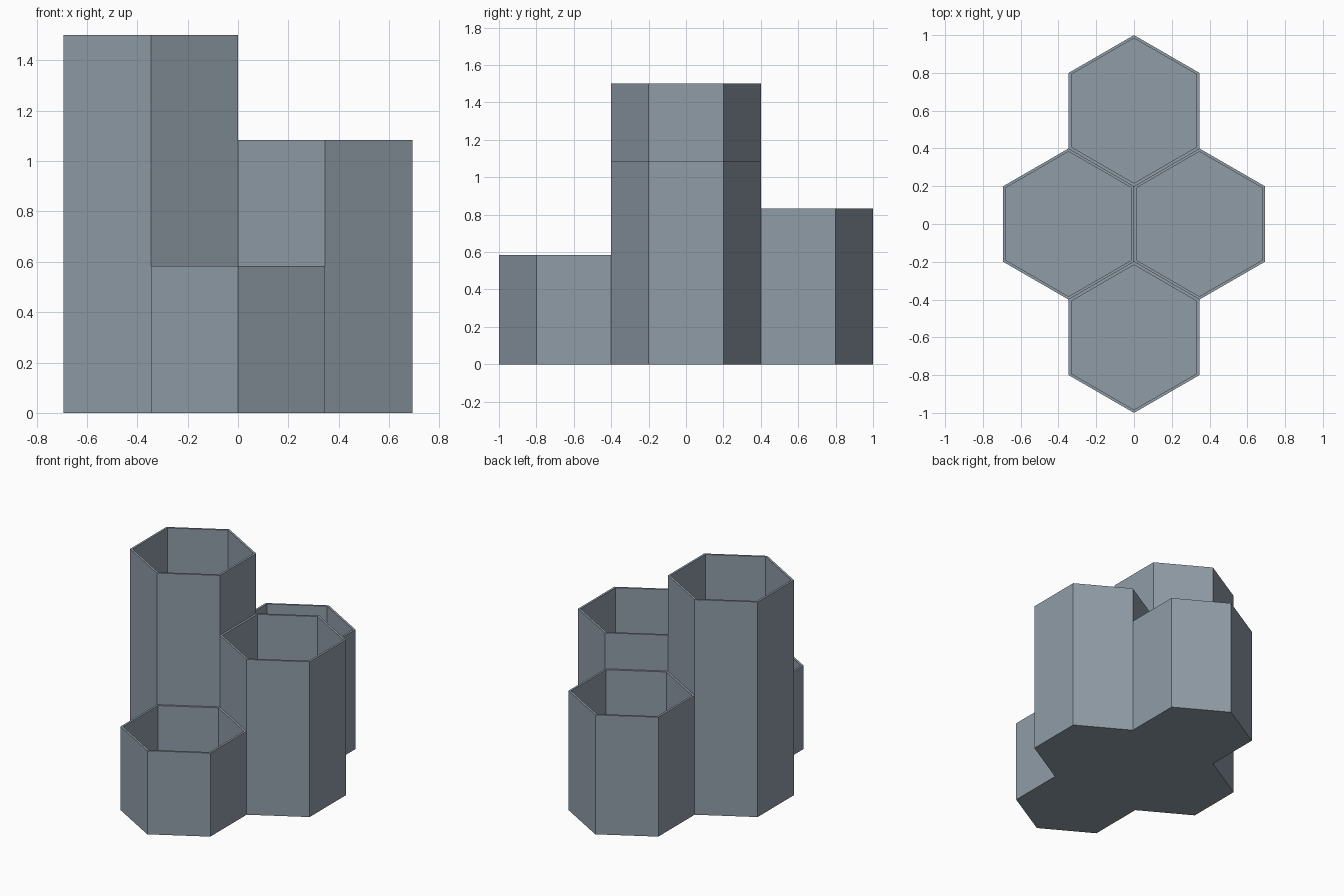
import bpy
import bmesh
from math import cos, sin, radians

cube = bpy.data.objects.get("Cube")
if cube:
    bpy.data.objects.remove(cube, do_unlink=True)

RADIUS = 0.4            # corner radius of a cell
INNER = 0.3833          # corner radius of the opening
FLOOR = 0.033           # thickness of the cell floor
APOTHEM = RADIUS * cos(radians(30))

# Single blue-grey plastic
grey = bpy.data.materials.new("blue_grey")
colour = (0.28, 0.335, 0.39, 1)
grey.use_nodes = True
grey.diffuse_color = colour
grey.node_tree.nodes["Principled BSDF"].inputs["Base Color"].default_value = colour


def hex_cup(name, x, y, height):
    """Open hexagonal tube with a closed floor, corners facing front and back."""
    bm = bmesh.new()

    def ring(radius, z):
        angles = [radians(30 + 60 * i) for i in range(6)]
        return [bm.verts.new((radius * cos(a), radius * sin(a), z)) for a in angles]

    # Rings run from the underside, up the outside, over the rim and down inside
    rings = [ring(RADIUS, 0), ring(RADIUS, height), ring(INNER, height), ring(INNER, FLOOR)]
    for low, high in zip(rings, rings[1:]):
        for i in range(6):
            j = (i + 1) % 6
            bm.faces.new((low[i], low[j], high[j], high[i]))
    bm.faces.new(rings[0][::-1])
    bm.faces.new(rings[-1])
    bmesh.ops.recalc_face_normals(bm, faces=bm.faces)

    mesh = bpy.data.meshes.new(name)
    bm.to_mesh(mesh)
    bm.free()
    mesh.materials.append(grey)
    cup = bpy.data.objects.new(name, mesh)
    cup.location = (x, y, 0)
    bpy.context.collection.objects.link(cup)


# Four nested cells of stepped height
hex_cup("right_tall_cup", -APOTHEM, 0, 1.5)
hex_cup("left_medium_cup", APOTHEM, 0, 1.083)
hex_cup("back_cup", 0, 0.6, 0.833)
hex_cup("front_short_cup", 0, -0.6, 0.583)
